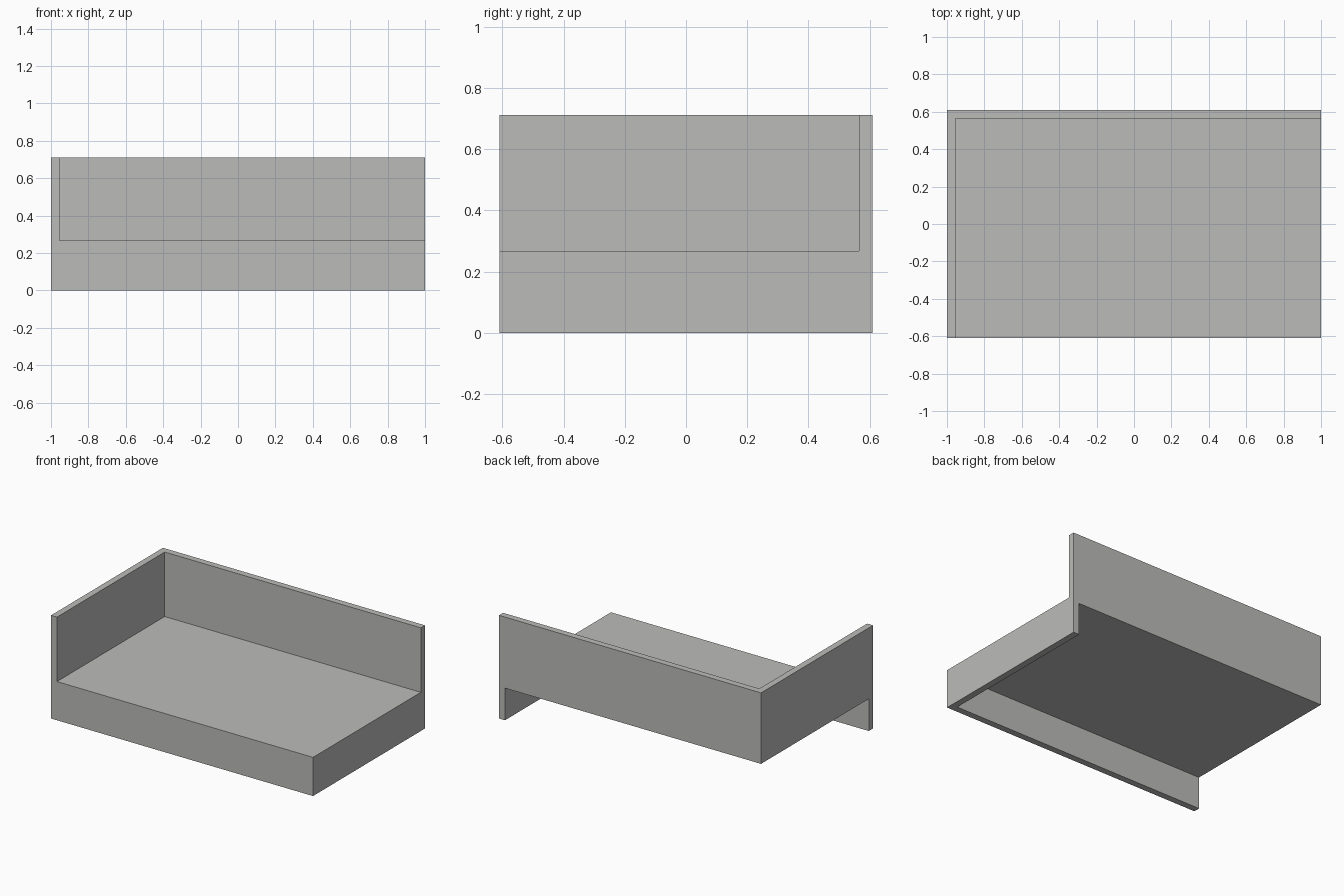
import bpy

if "Cube" in bpy.data.objects:
    bpy.data.objects.remove(bpy.data.objects["Cube"])

W, D, H = 2.0, 1.22, 0.712      # overall size
T = 0.045                       # board thickness
SEAT = 0.267                    # seat top height
X, Y = W / 2, D / 2

grey = bpy.data.materials.new("light grey")
grey.diffuse_color = (0.5, 0.5, 0.49, 1)
grey.use_nodes = True
grey.node_tree.nodes["Principled BSDF"].inputs["Base Color"].default_value = grey.diffuse_color


def box(name, lo, hi):
    """Box between two corners."""
    bpy.ops.mesh.primitive_cube_add(size=1, location=[(a + b) / 2 for a, b in zip(lo, hi)])
    ob = bpy.context.object
    ob.name = name
    ob.scale = [b - a for a, b in zip(lo, hi)]
    bpy.ops.object.transform_apply(location=True, rotation=False, scale=True)
    ob.data.materials.append(grey)
    return ob


# solid block that becomes the corner daybed frame
frame = box("daybed_frame", (-X, -Y, 0), (X, Y, H))

# space above the seat: leaves the tall back and left boards
upper = box("upper_space_cutter", (-X + T, -Y - 1, SEAT), (X + 1, Y - T, H + 1))
# space under the seat: leaves the front and right boards as supports
lower = box("lower_space_cutter", (-X - 1, -Y + T, -1), (X - T, Y + 1, SEAT - T))

for cutter in (upper, lower):
    mod = frame.modifiers.new(cutter.name, "BOOLEAN")
    mod.operation = "DIFFERENCE"
    mod.solver = "EXACT"
    mod.object = cutter
    bpy.context.view_layer.objects.active = frame
    bpy.ops.object.modifier_apply(modifier=mod.name)
    bpy.data.objects.remove(cutter, do_unlink=True)
